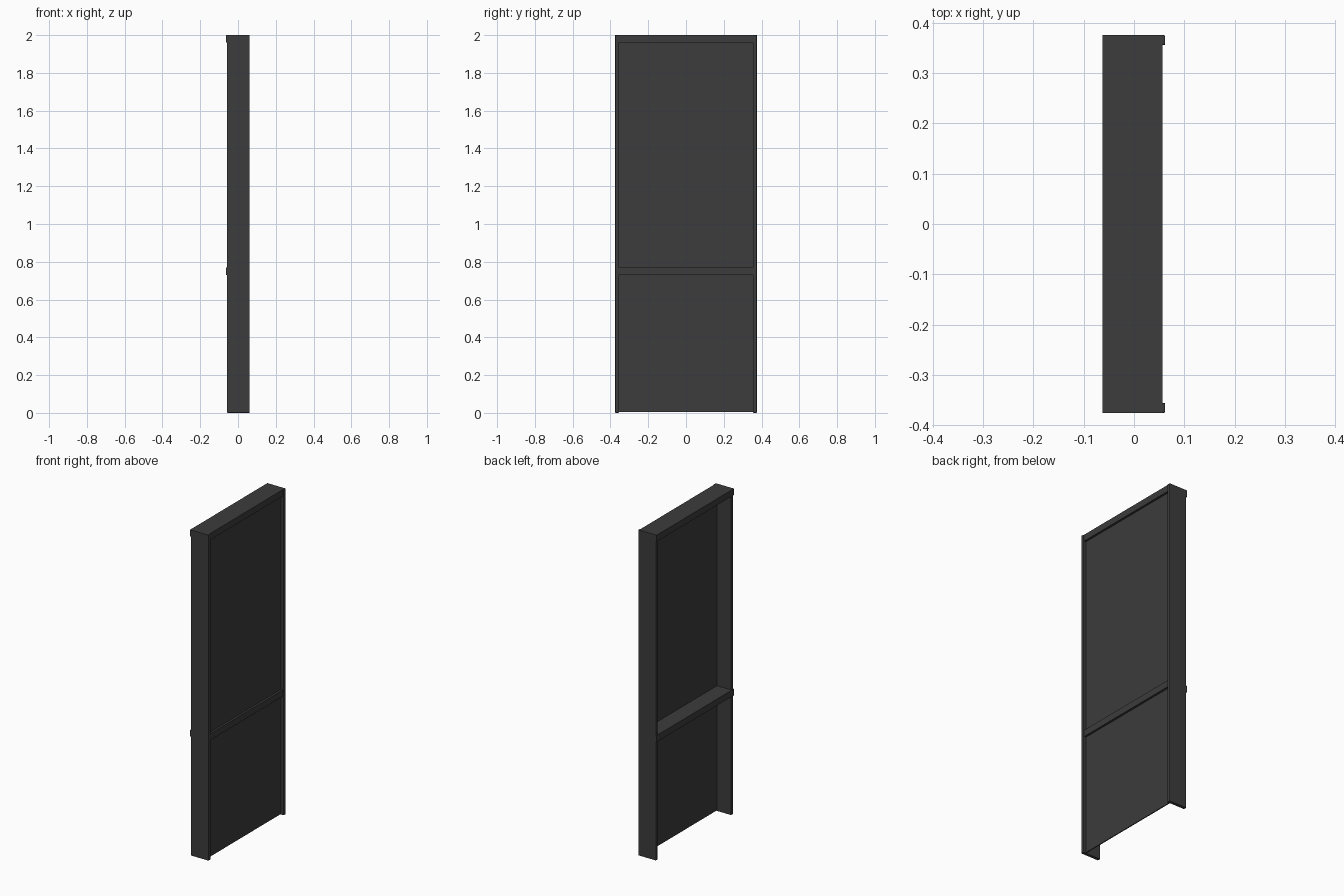
import bpy

cube = bpy.data.objects.get("Cube")
if cube:
    bpy.data.objects.remove(cube, do_unlink=True)

# One dark charcoal finish for every part
charcoal = bpy.data.materials.new("charcoal")
charcoal.use_nodes = True
color = (0.045, 0.045, 0.045, 1)
charcoal.diffuse_color = color
charcoal.node_tree.nodes["Principled BSDF"].inputs["Base Color"].default_value = color


def board(name, low, high, bevel=0):
    """Box between two corners, with optional eased edges."""
    bpy.ops.mesh.primitive_cube_add(
        size=1, location=[(a + b) / 2 for a, b in zip(low, high)])
    ob = bpy.context.object
    ob.name = name
    ob.scale = [b - a for a, b in zip(low, high)]
    bpy.ops.object.transform_apply(location=False, rotation=False, scale=True)
    ob.data.materials.append(charcoal)
    if bevel:
        mod = ob.modifiers.new("eased_edges", 'BEVEL')
        mod.width = bevel
        mod.segments = 2
    return ob


HALF = 0.375      # half of the overall width
POST = 0.02       # post thickness

# Upright side boards, set slightly proud on the +x face
for name, y in (("front_post", -HALF), ("back_post", HALF - POST)):
    board(name, (-0.058, y, 0), (0.062, y + POST, 2), 0.003)

# Top and middle boards, set slightly proud on the -x face
for name, z in (("top_rail", 1.96), ("middle_rail", 0.73)):
    board(name, (-0.063, -HALF, z), (0.057, HALF, z + 0.04))

# Thin panel recessed between the posts
board("panel", (0.038, -HALF + POST / 2, 0.005), (0.044, HALF - POST / 2, 1.98))
